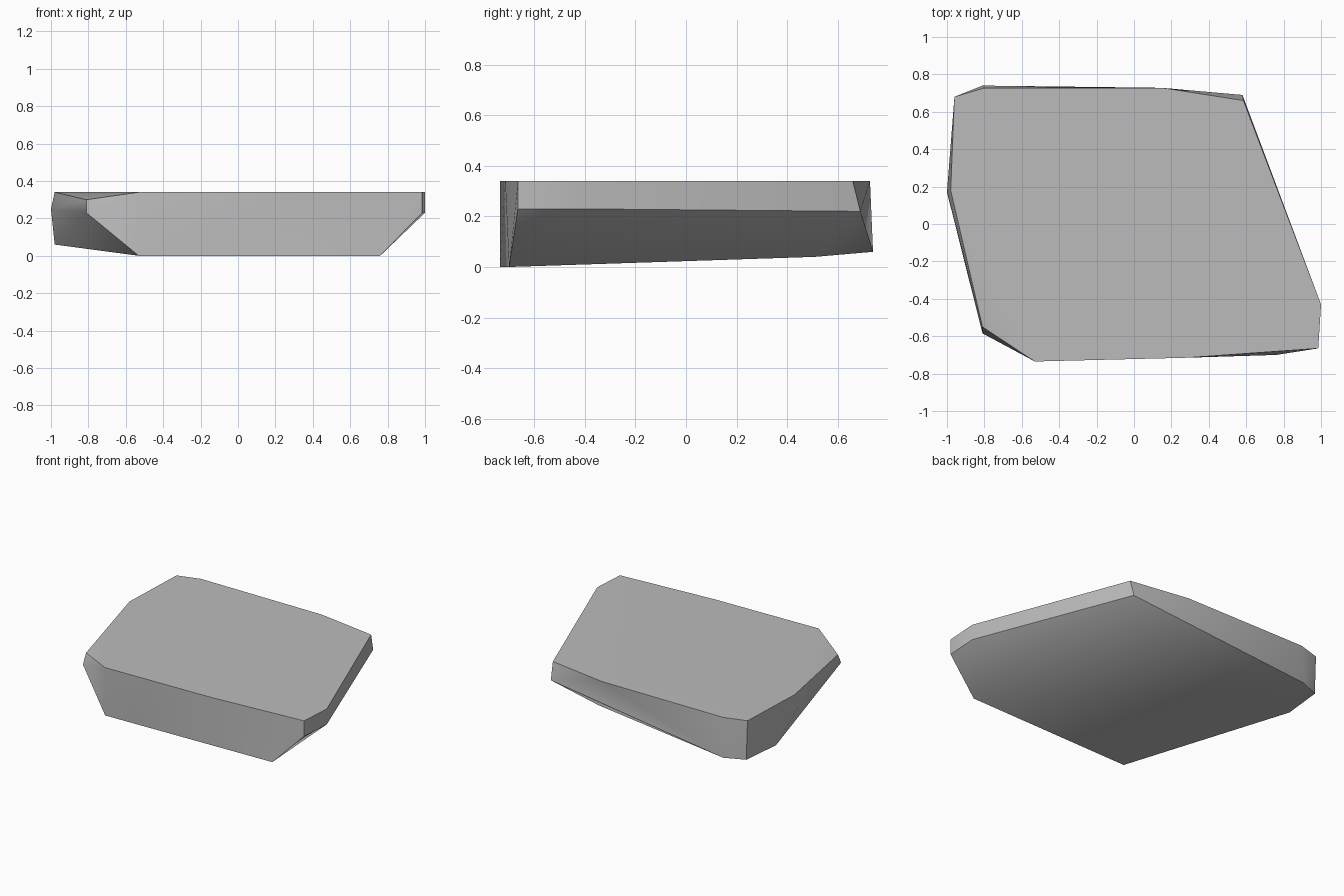
import bpy
import bmesh
import math

default_cube = bpy.data.objects.get("Cube")
if default_cube:
    bpy.data.objects.remove(default_cube, do_unlink=True)

TOP = 0.34

# Flat upper outline of the slab, counter-clockwise from the front
top_outline = [
    (-0.53, -0.735), (0.28, -0.715), (0.985, -0.665), (1.0, -0.43),
    (0.585, 0.66), (0.15, 0.728), (-0.8, 0.728), (-0.96, 0.68), (-0.98, 0.18),
]

# Chipped corners where the sides break below the upper outline
side_corners = [
    (-0.81, -0.55, 0.3), (-0.81, -0.585, 0.23), (-1.0, 0.17, 0.25),
    (0.985, -0.665, 0.23), (1.0, -0.43, 0.23), (0.58, 0.69, 0.22),
]

# Underside, rising gently toward the back
underside = [
    (-0.53, -0.735, 0), (0.76, -0.7, 0), (0.33, 0.51, 0.04),
    (-0.81, 0.74, 0.06), (-0.95, 0.68, 0.06), (-0.98, 0.39, 0.06),
]


def make_material(name, colour):
    material = bpy.data.materials.new(name)
    material.use_nodes = True
    material.diffuse_color = colour
    shader = material.node_tree.nodes["Principled BSDF"]
    shader.inputs["Base Color"].default_value = colour
    return material


def make_hull(name, points, material):
    """Wrap the corner points in a convex solid and merge its flat faces."""
    bm = bmesh.new()
    for point in points:
        bm.verts.new(point)
    hull = bmesh.ops.convex_hull(bm, input=bm.verts)
    loose = [g for g in hull["geom_interior"] if isinstance(g, bmesh.types.BMVert)]
    bmesh.ops.delete(bm, geom=loose, context="VERTS")
    bmesh.ops.dissolve_limit(bm, angle_limit=math.radians(1),
                             verts=bm.verts, edges=bm.edges)
    bmesh.ops.recalc_face_normals(bm, faces=bm.faces)
    mesh = bpy.data.meshes.new(name)
    bm.to_mesh(mesh)
    bm.free()
    mesh.materials.append(material)
    obj = bpy.data.objects.new(name, mesh)
    bpy.context.collection.objects.link(obj)
    return obj


# Rock slab
stone_grey = make_material("stone grey", (0.5, 0.5, 0.5, 1))
corners = [(x, y, TOP) for x, y in top_outline] + side_corners + underside
slab = make_hull("rock_slab", corners, stone_grey)

# Soft shading across shallow breaks, crisp edges elsewhere
bpy.ops.object.select_all(action="DESELECT")
slab.select_set(True)
bpy.context.view_layer.objects.active = slab
bpy.ops.object.shade_smooth_by_angle(angle=math.radians(40))
